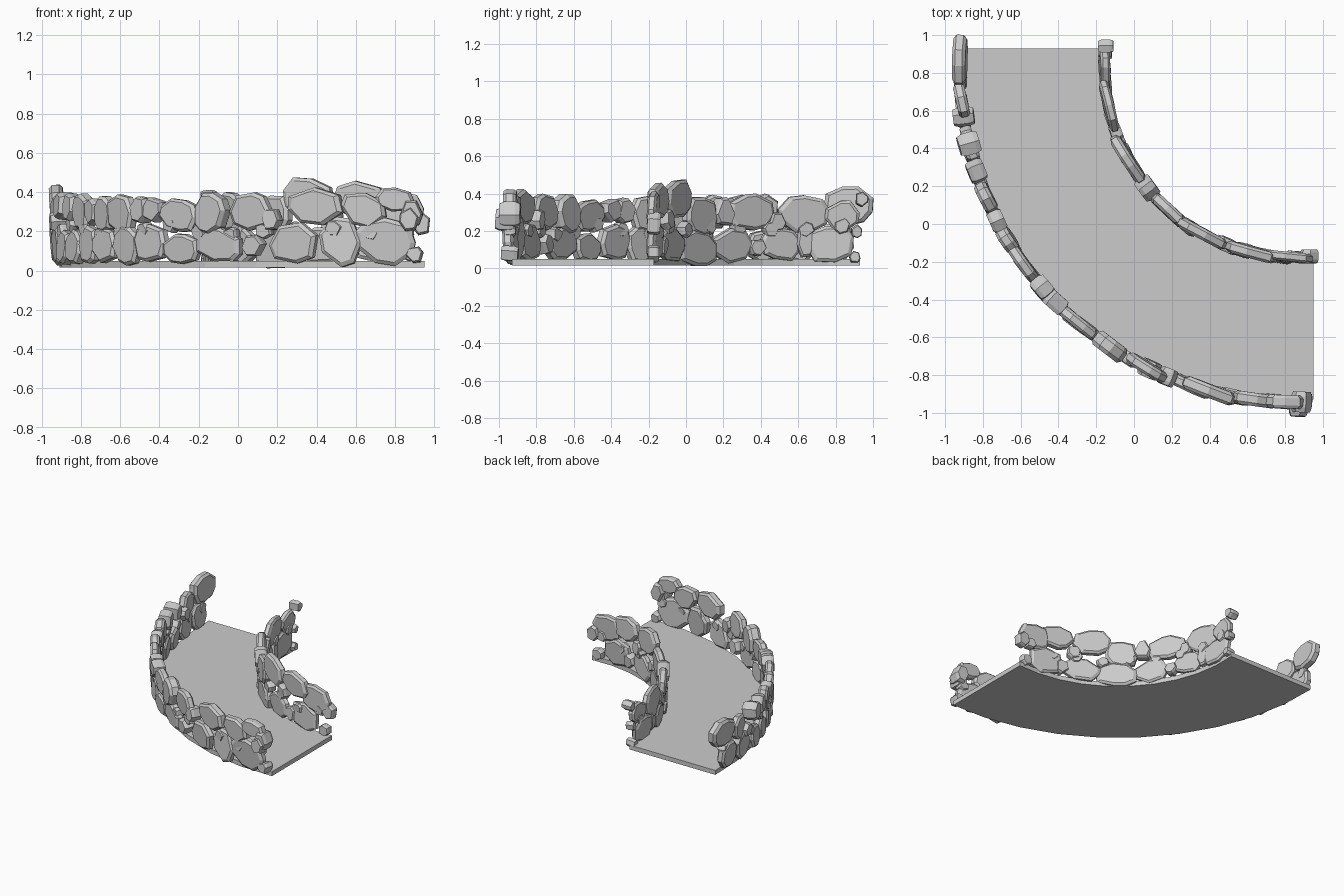
import bpy, bmesh, math, random
from mathutils import Matrix, Vector

random.seed(7)
CX, CY = 0.95, 0.93          # centre of the quarter-turn


def on_arc(r, bulge, deg):
    a = math.radians(deg)
    rr = r + bulge * math.sin(2 * a)
    return CX - rr * math.cos(a), CY - rr * math.sin(a)


def finish(bm, name):
    bmesh.ops.recalc_face_normals(bm, faces=bm.faces)
    me = bpy.data.meshes.new(name)
    bm.to_mesh(me)
    bm.free()
    ob = bpy.data.objects.new(name, me)
    bpy.context.collection.objects.link(ob)
    return ob


# curved floor slab
bm = bmesh.new()
N = 10
pts = [on_arc(1.86, 0.045, 90 * i / N) for i in range(N + 1)]
pts += [on_arc(1.10, 0.05, 90 - 90 * i / N) for i in range(N + 1)]
f = bm.faces.new([bm.verts.new((x, y, 0.015)) for x, y in pts])
ext = bmesh.ops.extrude_face_region(bm, geom=[f])
for v in ext["geom"]:
    if isinstance(v, bmesh.types.BMVert):
        v.co.z = 0.05
finish(bm, "path_floor")


# one flat stone: irregular polygon slab with chamfered rims
def stone(bm, r, bulge, deg, z, w, h, t, tilt=0.0):
    n = random.choice((7, 8, 9)) if w > 0.13 else 6
    ph = random.uniform(0, 6.28)
    outline = []
    for i in range(n):
        a = ph + (i + random.uniform(-0.22, 0.22)) * 2 * math.pi / n
        c, s = math.cos(a), math.sin(a)
        k = (abs(c) ** 2.7 + abs(s) ** 2.7) ** (-1 / 2.7) * random.uniform(0.97, 1.07)
        outline.append((c * k * w / 2, s * k * h / 2))
    x, y = on_arc(r, bulge, deg)
    a = math.radians(deg)
    tang = Vector((math.sin(a), -math.cos(a), 0))
    out = Vector((-math.cos(a), -math.sin(a), 0))
    up = Vector((0, 0, 1))
    rot = Matrix((tang, out, up)).transposed()
    spin = Matrix.Rotation(math.radians(tilt), 3, 'Y')
    lean = Matrix.Rotation(random.uniform(-0.09, 0.09), 3, 'X') @ \
        Matrix.Rotation(random.uniform(-0.08, 0.08), 3, 'Z')
    rings = []
    for d, s in ((-0.5, 0.84), (-0.27, 1.0), (0.27, 1.0), (0.5, 0.84)):
        rings.append([bm.verts.new(Vector((x, y, z)) + rot @ lean @ spin @
                      Vector((px * s, d * t, pz * s))) for px, pz in outline])
    for lo, hi in zip(rings, rings[1:]):
        for i in range(n):
            j = (i + 1) % n
            bm.faces.new((lo[i], lo[j], hi[j], hi[i]))
    bm.faces.new(rings[0])
    bm.faces.new(rings[-1])


def wall(name, r, bulge, rows):
    bm = bmesh.new()
    for deg, z, w, h, t, tilt in rows:
        stone(bm, r, bulge, deg, z, w, h, t, tilt)
    finish(bm, name)


# stones as (angle along the turn, height, width, tallness, thickness, tilt)
wall("outer_wall_lower_stones", 1.87, 0.045, [
    (4, .14, .20, .20, .06, 10), (10, .14, .20, .22, .06, -10),
    (16, .12, .17, .17, .07, 0), (21, .12, .19, .17, .06, 8),
    (27, .13, .18, .19, .06, -12), (32, .13, .20, .18, .06, 0),
    (38, .13, .20, .20, .06, 15), (43.5, .14, .22, .19, .06, -5),
    (50, .11, .22, .15, .06, 0), (57, .13, .27, .17, .06, 8),
    (63, .13, .12, .11, .09, 0), (69.5, .14, .27, .20, .06, -8),
    (77, .15, .21, .26, .06, -15), (84, .15, .31, .23, .06, 10),
    (88.5, .08, .09, .08, .09, 0)])
wall("outer_wall_upper_stones", 1.87, 0.045, [
    (1.9, .335, .26, .21, .07, 5), (8.5, .29, .18, .19, .06, -8),
    (11, .25, .10, .10, .11, 0), (15.5, .33, .13, .14, .11, 0),
    (20, .32, .13, .14, .09, 10), (24.5, .30, .16, .18, .07, 0),
    (28.5, .30, .12, .14, .08, 0), (32, .29, .14, .18, .07, 10),
    (36.5, .29, .22, .19, .06, 0), (41.5, .31, .13, .13, .09, 10),
    (44.5, .31, .13, .13, .09, 0), (49.5, .28, .24, .16, .06, 10),
    (55.5, .29, .18, .21, .09, 25), (62.5, .30, .24, .19, .06, 0),
    (66, .26, .10, .11, .09, 0), (73, .33, .29, .19, .07, 0),
    (80.5, .31, .24, .17, .07, 12), (85.5, .36, .20, .12, .07, 10),
    (88, .29, .11, .14, .11, 0)])
wall("inner_wall_lower_stones", 1.10, 0.05, [
    (1.5, .06, .06, .06, .07, 0), (8, .13, .26, .19, .05, 5),
    (15, .14, .10, .16, .05, 0), (22, .13, .22, .17, .05, -8),
    (29, .11, .10, .09, .07, 0), (37, .12, .26, .18, .05, 5),
    (50, .105, .30, .19, .06, -5), (63, .13, .28, .18, .05, 0),
    (71, .12, .10, .11, .07, 0), (78, .14, .27, .20, .05, 10),
    (87, .08, .09, .09, .06, 0)])
wall("inner_wall_upper_stones", 1.10, 0.05, [
    (-.5, .37, .07, .08, .08, 0), (5, .28, .18, .16, .05, 10),
    (1, .20, .06, .07, .06, 0), (15.5, .29, .27, .20, .05, 5),
    (23, .25, .09, .10, .06, 0), (31, .30, .28, .19, .06, 0),
    (40, .30, .13, .15, .09, 10), (48, .28, .24, .20, .06, -15),
    (59, .37, .28, .20, .06, 12), (66, .26, .10, .11, .07, 0),
    (73, .36, .27, .18, .06, 10), (83, .31, .25, .20, .05, 8),
    (89, .24, .10, .12, .07, 0)])
# small filler stones wedged between the rows
for name, r, b, count in (("outer_filler_stones", 1.87, .045, 16),
                          ("inner_filler_stones", 1.10, .05, 9)):
    wall(name, r, b, [((i + .5) * 90 / count, .21 + random.uniform(-.03, .03),
                       .09, .08, .06, random.uniform(0, 45)) for i in range(count)])
# corner stone closing the outer wall
wall("outer_wall_end_stone", 1.90, 0, [(87.6, .26, .10, .12, .10, 0)])
